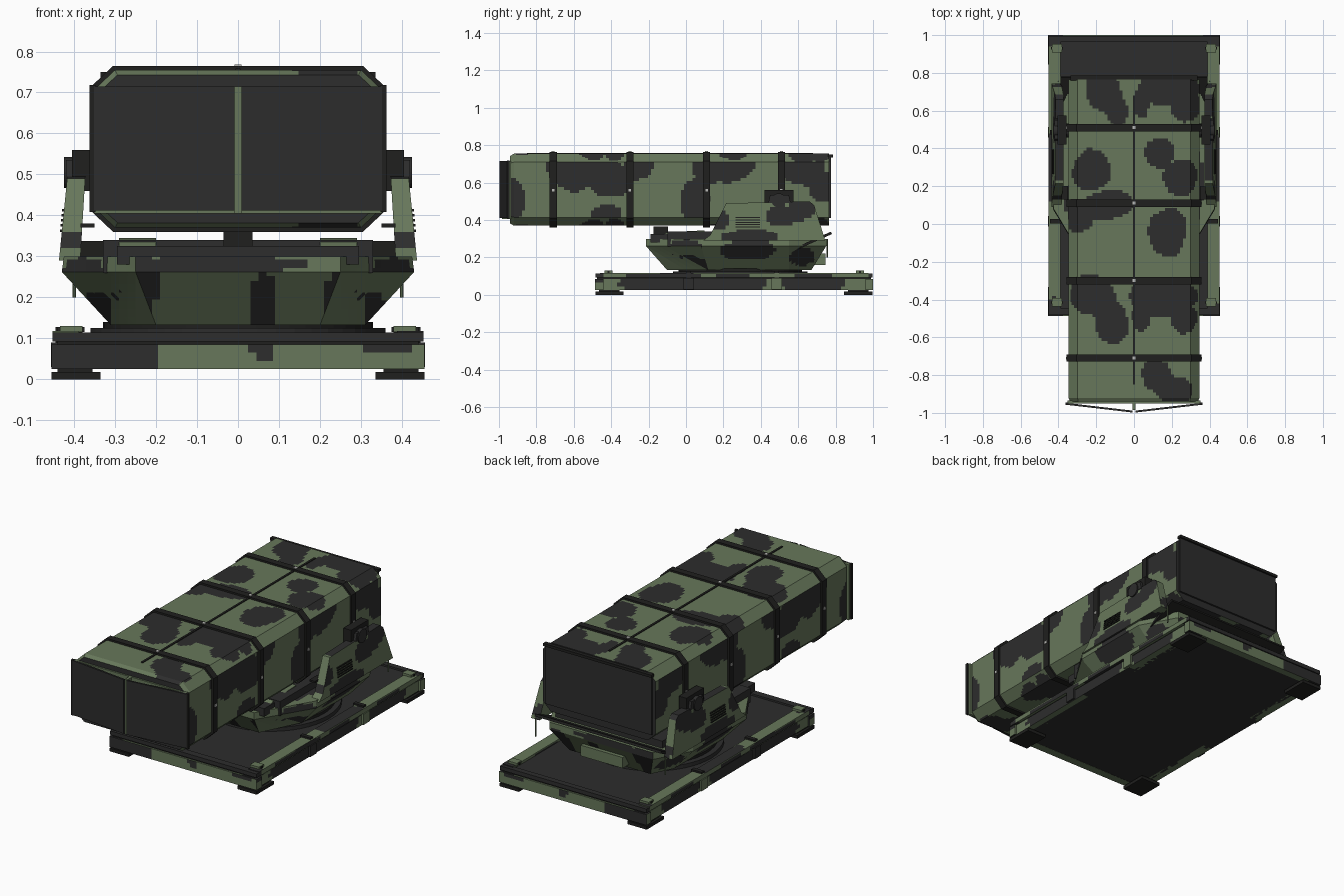
import bpy, bmesh, math
from mathutils import Vector

cube = bpy.data.objects.get("Cube")
if cube:
    bpy.data.objects.remove(cube)


def material(name, rgb):
    m = bpy.data.materials.new(name)
    m.use_nodes = True
    m.diffuse_color = (*rgb, 1)
    bsdf = next(n for n in m.node_tree.nodes if n.type == 'BSDF_PRINCIPLED')
    bsdf.inputs["Base Color"].default_value = (*rgb, 1)
    bsdf.inputs["Roughness"].default_value = 0.8
    return m


GREEN = material("olive green", (0.135, 0.185, 0.103))
DARK = material("charcoal", (0.026, 0.026, 0.026))
BLACK = material("strap black", (0.014, 0.014, 0.013))
GREY = material("light grey", (0.5, 0.5, 0.48))


def loft(name, rings, mat):
    """Closed solid through matching rings of points."""
    bm = bmesh.new()
    vs = [[bm.verts.new(p) for p in r] for r in rings]
    n = len(vs[0])
    for a, b in zip(vs, vs[1:]):
        for i in range(n):
            j = (i + 1) % n
            bm.faces.new((a[i], a[j], b[j], b[i]))
    bm.faces.new(vs[0])
    bm.faces.new(vs[-1])
    bmesh.ops.recalc_face_normals(bm, faces=bm.faces)
    me = bpy.data.meshes.new(name)
    bm.to_mesh(me)
    bm.free()
    me.materials.append(mat)
    ob = bpy.data.objects.new(name, me)
    bpy.context.collection.objects.link(ob)
    return ob


def prism(name, pts, axis, lo, hi, mat):
    """Extrude a 2D outline along axis 0, 1 or 2."""
    def ring(v):
        return [Vector((*p[:axis], v, *p[axis:])) for p in pts]
    return loft(name, [ring(lo), ring(hi)], mat)


def box(name, x, y, z, mat):
    x = sorted(x)
    return prism(name, [(x[0], y[0]), (x[1], y[0]), (x[1], y[1]), (x[0], y[1])], 2, *z, mat)


def cylinder(name, c, r, axis, lo, hi, mat, n=32):
    pts = [(c[0] + r * math.cos(t * math.tau / n), c[1] + r * math.sin(t * math.tau / n)) for t in range(n)]
    return prism(name, pts, axis, lo, hi, mat)


def camo(ob, blobs, step=0.02):
    """Cut into small cells; those inside an ellipse (u, v, ru, rv) turn dark.
    blobs holds one ellipse list for faces along x, y and z."""
    ob.data.materials.append(DARK)
    bm = bmesh.new()
    bm.from_mesh(ob.data)
    for ax in range(3):
        co = [v.co[ax] for v in bm.verts]
        normal = Vector([float(i == ax) for i in range(3)])
        for k in range(1, int((max(co) - min(co)) / step) + 1):
            bmesh.ops.bisect_plane(bm, geom=bm.verts[:] + bm.edges[:] + bm.faces[:],
                                   plane_co=normal * (min(co) + k * step), plane_no=normal, dist=1e-5)
    for f in bm.faces:
        c, n = f.calc_center_median(), f.normal
        ax = max(range(3), key=lambda i: abs(n[i]))
        u, v = [c[i] for i in range(3) if i != ax]
        wob = 1 + 0.15 * math.sin(23 * u + 17 * v)
        f.material_index = int(any(((u - a) / ra) ** 2 + ((v - b) / rb) ** 2 < wob
                                   for a, b, ra, rb in blobs[ax]))
    bm.to_mesh(ob.data)
    bm.free()


# Launch container: chamfered body with slightly drawn-in front end
def octagon(g=0.0):
    half = [(.30 + g / 2, .755 + g), (.348 + g, .71 + g / 2), (.348 + g, .415 - g / 2), (.30 + g / 2, .37 - g)]
    return half + [(-x, z) for x, z in reversed(half)]


def section(y, g):
    return [Vector((x, y, z)) for x, z in octagon(g)]


pod = loft("container_body", [section(-.94, -.012), section(-.92, 0), section(.765, 0)], GREEN)
camo(pod, [
    [(-.93, .5, .07, .12), (-.58, .70, .16, .14), (-.42, .62, .12, .10), (-.42, .42, .08, .07),
     (-.26, .70, .08, .09), (.05, .5, .08, .13), (.12, .68, .09, .08), (.24, .70, .12, .10),
     (.62, .70, .13, .12), (.72, .58, .07, .09)],
    [(0, .6, 1, 1)],
    [(-.16, .70, .10, .10), (-.09, .6, .06, .08), (.18, .71, .16, .08), (.04, .64, .04, .09),
     (.28, .62, .08, .08), (.14, .38, .08, .08), (.25, .25, .09, .10), (.18, -.04, .10, .13),
     (-.23, .28, .10, .11), (-.14, .10, .13, .08), (-.30, .04, .08, .09), (-.22, -.38, .13, .11),
     (-.12, -.52, .09, .12), (.15, -.39, .18, .10), (.04, -.48, .05, .09), (.27, -.50, .07, .08),
     (.12, -.80, .08, .09), (.22, -.88, .10, .08)]], 0.016)
for i, y in enumerate((-.71, -.30, .11, .51)):
    prism(f"strap_{i}", octagon(.01), 1, y - .019, y + .019, BLACK)
    box(f"strap_stud_top_{i}", (-.008, .008), (y - .008, y + .008), (.76, .768), GREY)
    for s in (-1, 1):
        box(f"strap_stud_side_{i}", (s * .35, s * .361), (y - .007, y + .007), (.553, .567), GREY)
box("top_seam", (-.006, .006), (-.85, .68), (.75, .759), BLACK)
box("rear_cover", (-.33, .33), (.76, .775), (.41, .735), DARK)
box("rear_cover_lip", (-.335, .335), (.76, .785), (.735, .75), BLACK)

# Front frame and the two hatch plates in a shallow V
box("front_frame", (-.352, .352), (-.95, -.935), (.405, .715), GREEN)
for s in (-1, 1):
    prism("front_hatch", [(s * .008, -.998), (s * .36, -.957), (s * .36, -.947), (s * .008, -.988)],
          2, .412, .715, DARK)
    box("hatch_edge", (s * .348, s * .362), (-.958, -.945), (.408, .718), BLACK)
box("hatch_post", (-.008, .008), (-.985, -.94), (.405, .715), GREEN)

# Base frame
box("base_floor", (-.41, .41), (-.47, .985), (.026, .104), DARK)
rail_blobs = [[(-.47, .1, .04, .04), (-.1, .06, .28, .06), (.25, .06, .2, .05), (.68, .06, .16, .05)],
              [(-.33, .06, .13, .06), (.06, .07, .03, .02), (.38, .1, .08, .04)],
              [(-.42, .3, .05, .22), (-.42, -.44, .06, .05), (.42, -.45, .06, .04),
               (.42, .3, .06, .2), (.42, .97, .06, .03), (-.42, .97, .06, .03)]]
for s in (-1, 1):
    camo(box("lower_side_rail", (s * .39, s * .445), (-.47, .985), (.026, .084), GREEN), rail_blobs)
    camo(box("upper_side_rail", (s * .388, s * .453), (-.46, .975), (.092, .118), GREEN), rail_blobs)
    box("rail_gap", (s * .39, s * .438), (-.46, .97), (.08, .095), BLACK)
    for y in (.015, .485):
        box("rail_clamp", (s * .4, s * .456), (y - .028, y + .028), (.03, .09), GREEN if y > .2 else DARK)
        box("clamp_latch", (s * .38, s * .445), (y - .012, y + .012), (.09, .127), BLACK)
    for y in (-.415, .93):
        box("lifting_bracket", (s * .38, s * .435), (y - .022, y + .022), (.115, .13), GREEN)
        box("lifting_pin", (s * .375, s * .44), (y - .006, y + .006), (.115, .128), BLACK)
    for y in (-.485, .845):
        box("foot", (s * .335, s * .455), (y, y + .152), (0, .018), BLACK)
        box("foot_neck", (s * .355, s * .44), (y + .02, y + .13), (.015, .03), BLACK)
for y0, y1 in ((-.487, -.44), (.96, 1.0)):
    camo(box("end_beam", (-.455, .455), (y0, y1), (.025, .085), GREEN), rail_blobs)
    box("end_beam_gap", (-.44, .44), (y0 + .01, y1 - .01), (.08, .095), BLACK)
    box("end_beam_cap", (-.453, .453), (y0 + .004, y1 - .004), (.092, .114), DARK)

# Turntable and faceted hull
cylinder("turntable_ring", (0, .29), .36, 2, .10, .125, DARK, 48)
cylinder("turntable_collar", (0, .29), .33, 2, .12, .14, BLACK, 48)


def hull_ring(z, front, nose, wide, side, back, tail):
    half = [(nose, front), (wide, side), (wide, .55), (tail, back)]
    return [Vector((x, y, z)) for x, y in half + [(-x, y) for x, y in reversed(half)]]


hull = loft("turret_hull", [hull_ring(.132, -.10, .20, .31, .12, .67, .25),
                            hull_ring(.262, -.215, .25, .43, .08, .75, .32),
                            hull_ring(.30, -.215, .25, .425, .08, .75, .32)], GREEN)
camo(hull, [[(.0, .25, .09, .05), (.33, .24, .14, .06), (.62, .2, .07, .05)],
            [(-.27, .23, .08, .12), (.06, .19, .04, .07), (.28, .17, .07, .12), (-.05, .28, .2, .02)],
            [(-.27, .1, .1, .12), (.2, .2, .12, .2), (.06, -.15, .06, .08), (.3, .2, .07, .2)]])
box("turret_deck", (-.33, .33), (-.10, .68), (.26, .34), DARK)
box("turret_deck_front", (-.295, .295), (-.19, -.09), (.28, .325), DARK)
for s in (-1, 1):
    prism("deck_fairing", [(-.17, .30), (-.1, .335), (.1, .345), (.1, .30)], 0, s * .20, s * .29, GREEN)
box("travel_rest", (-.035, .035), (-.175, -.095), (.32, .365), BLACK)
box("rear_equipment_box", (-.13, .13), (.6, .745), (.16, .22), GREEN)
prism("rear_step", [(.60, .245), (.78, .325), (.775, .338), (.595, .258)], 0, -.39, .39, BLACK)

# Elevation arms with pivots and louvres
arm_outline = [(.09, .29), (.13, .32), (.215, .49), (.66, .50), (.685, .48), (.745, .29)]
for s in (-1, 1):
    arm = loft("elevation_arm", [[Vector((s * (.437 - .1 * (z - .29)), y, z)) for y, z in arm_outline],
                                 [Vector((s * (.385 - .06 * (z - .29)), y, z)) for y, z in arm_outline]], GREEN)
    camo(arm, [[(.34, .31, .16, .04), (.5, .42, .08, .06), (.62, .46, .07, .06), (.18, .4, .05, .05)],
               [(s * .4, .33, .05, .03)],
               [(s * .4, .35, .06, .12), (s * .4, .62, .06, .06)]])
    box("pivot_block", (s * .358, s * .405), (.42, .575), (.46, .56), BLACK)
    cylinder("pivot_pin", (.495, .505), .038, 0, s * .34, s * .425, DARK, 24)
    prism("arm_top_cap", [(.44, .49), (.56, .49), (.55, .535), (.45, .535)], 0, s * .39, s * .42, DARK)
    for k in range(5):
        z = .36 + k * .0125
        box("louvre_slat", (s * .42, s * (.4415 - .1 * (z - .29))), (.265, .395), (z, z + .006), BLACK)
    box("arm_brace", (s * .35, s * .385), (.13, .2), (.37, .38), BLACK)
    cylinder("whip_aerial", (s * .40, .755), .004, 2, .20, .30, GREEN, 8)
